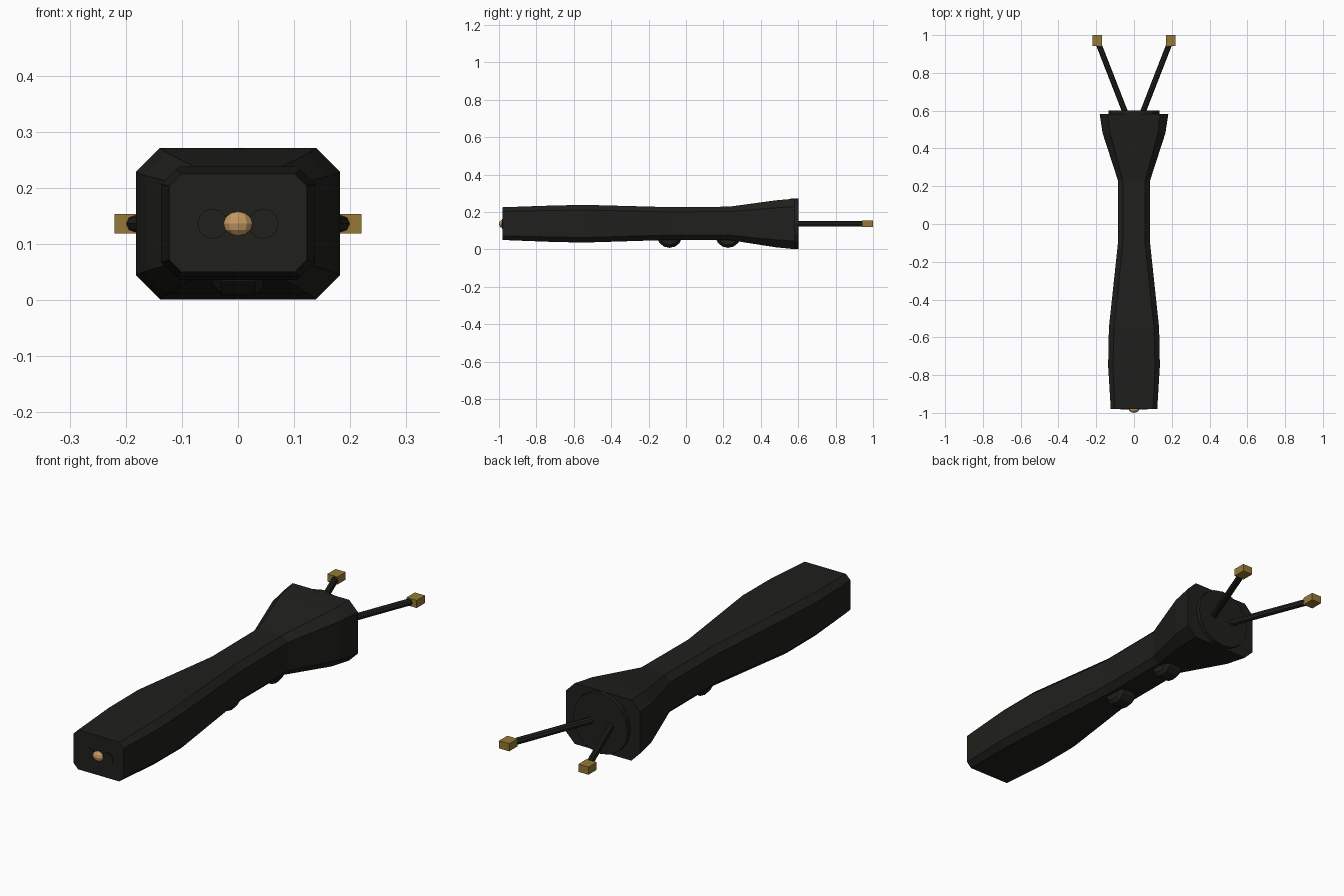
import bpy, bmesh, math
from mathutils import Vector

if "Cube" in bpy.data.objects:
    bpy.data.objects.remove(bpy.data.objects["Cube"])

ZC = 0.136


def material(name, rgb):
    m = bpy.data.materials.new(name)
    m.diffuse_color = (*rgb, 1)
    m.use_nodes = True
    m.node_tree.nodes["Principled BSDF"].inputs["Base Color"].default_value = m.diffuse_color
    return m


black = material("black_casing", (0.014, 0.014, 0.012))
brass = material("brass", (0.30, 0.19, 0.035))
copper = material("copper", (0.55, 0.32, 0.12))


def finish(ob, name, mat):
    ob.name = name
    ob.data.materials.append(mat)
    return ob


def rod(name, a, b, r, mat, sides):
    a, b = Vector(a), Vector(b)
    d = b - a
    bpy.ops.mesh.primitive_cylinder_add(vertices=sides, radius=r, depth=d.length, location=(a + b) / 2)
    ob = bpy.context.object
    ob.rotation_mode = 'QUATERNION'
    ob.rotation_quaternion = d.to_track_quat('Z', 'Y')
    return finish(ob, name, mat)


# Casing: chamfered rectangles lofted along y (y, half width, z low, z high, chamfer)
sections = [
    (-0.98, 0.123, 0.050, 0.225, 0.022),
    (-0.75, 0.137, 0.041, 0.233, 0.026),
    (-0.55, 0.133, 0.036, 0.238, 0.027),
    (-0.10, 0.085, 0.050, 0.226, 0.026),
    (0.23, 0.085, 0.050, 0.228, 0.026),
    (0.48, 0.166, 0.011, 0.262, 0.040),
    (0.583, 0.182, 0.001, 0.271, 0.043),
]
bm = bmesh.new()
rings = []
for y, w, lo, hi, c in sections:
    pts = [(w - c, lo), (w, lo + c), (w, hi - c), (w - c, hi),
           (c - w, hi), (-w, hi - c), (-w, lo + c), (c - w, lo)]
    rings.append([bm.verts.new((x, y, z)) for x, z in pts])
for r0, r1 in zip(rings, rings[1:]):
    for i in range(8):
        j = (i + 1) % 8
        bm.faces.new((r0[i], r0[j], r1[j], r1[i]))
bm.faces.new(rings[0])
bm.faces.new(rings[-1])
bmesh.ops.recalc_face_normals(bm, faces=bm.faces)
mesh = bpy.data.meshes.new("casing")
bm.to_mesh(mesh)
bm.free()
casing = bpy.data.objects.new("casing", mesh)
bpy.context.collection.objects.link(casing)
casing.data.materials.append(black)

# Round emitter plate on the head
rod("head_plate", (0, 0.56, ZC), (0, 0.602, ZC), 0.135, black, 16)

# Prongs with brass tips, and the dark sockets at the handle end
for s, side in ((-1, "left"), (1, "right")):
    rod(f"prong_{side}", (s * 0.042, 0.58, ZC), (s * 0.192, 0.965, ZC), 0.015, black, 8)
    bpy.ops.mesh.primitive_cube_add(size=1, location=(s * 0.195, 0.971, ZC))
    tip = bpy.context.object
    tip.scale = (0.05, 0.058, 0.034)
    finish(tip, f"prong_tip_{side}", brass)
    rod(f"socket_{side}", (s * 0.045, -0.97, ZC), (s * 0.045, -0.983, ZC), 0.027, black, 12)

# Thumb wheels under the grip
for i, y in enumerate((-0.088, 0.225)):
    wheel = rod(f"button_{i + 1}", (-0.045, y, 0.077), (0.045, y, 0.077), 0.069, black, 14)
    bev = wheel.modifiers.new("bevel", 'BEVEL')
    bev.width = 0.015
    bev.segments = 1

# Copper indicator on the handle end
bpy.ops.mesh.primitive_uv_sphere_add(segments=10, ring_count=6, radius=1, location=(0, -0.98, ZC))
lamp = bpy.context.object
lamp.scale = (0.027, 0.02, 0.022)
finish(lamp, "end_lamp", copper)
